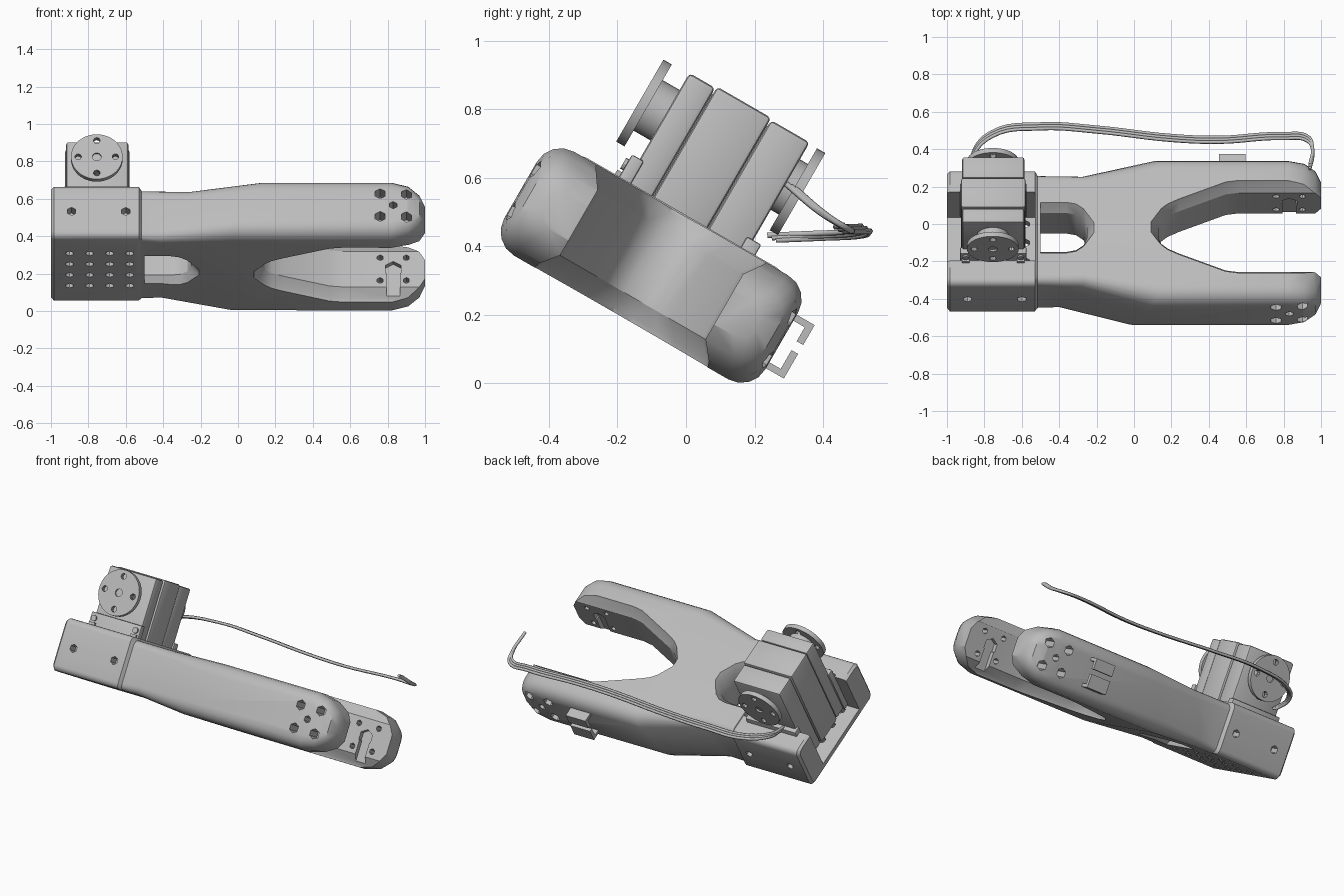
import bpy, bmesh
from math import radians, cos, sin, pi
from mathutils import Matrix, Vector

if "Cube" in bpy.data.objects:
    bpy.data.objects.remove(bpy.data.objects["Cube"])

grey = bpy.data.materials.new("light_grey")
grey.use_nodes = True
grey.diffuse_color = (0.5, 0.5, 0.5, 1)
grey.node_tree.nodes["Principled BSDF"].inputs["Base Color"].default_value = (0.5, 0.5, 0.5, 1)

# Parts are built flat (x, u across, w up) and tilted together
TILT = Matrix.Rotation(radians(-30), 4, 'X')
MID = -0.26          # centre line of the link across u
parts = []


def finish(name, bm, part=True):
    bmesh.ops.recalc_face_normals(bm, faces=bm.faces)
    mesh = bpy.data.meshes.new(name)
    bm.to_mesh(mesh)
    bm.free()
    mesh.materials.append(grey)
    ob = bpy.data.objects.new(name, mesh)
    bpy.context.collection.objects.link(ob)
    if part:
        parts.append(ob)
    return ob


def loft(bm, rings):
    loops = [[bm.verts.new(p) for p in ring] for ring in rings]
    n = len(loops[0])
    for a, b in zip(loops, loops[1:]):
        for i in range(n):
            bm.faces.new((a[i], a[(i + 1) % n], b[(i + 1) % n], b[i]))
    bm.faces.new(loops[0][::-1])
    bm.faces.new(loops[-1])


def add_box(bm, x, u, w, bevel=0):
    new = bmesh.ops.create_cube(bm, size=1)["verts"]
    for v in new:
        v.co = [(lo + hi) / 2 + c * (hi - lo) for c, (lo, hi) in zip(v.co, (x, u, w))]
    if bevel:
        edges = list({e for v in new for e in v.link_edges})
        bmesh.ops.bevel(bm, geom=edges, offset=bevel, segments=2, profile=0.5, affect='EDGES')


def add_cyl(bm, centre, r, depth, sides=32, axis='u'):
    turn = Matrix.Rotation(pi / 2, 4, 'X') if axis == 'u' else Matrix()
    bmesh.ops.create_cone(bm, cap_ends=True, segments=sides, radius1=r, radius2=r,
                          depth=depth, matrix=Matrix.Translation(centre) @ turn)


def cut(target, bm):
    tool = finish("cutter", bm, part=False)
    mod = target.modifiers.new("cut", 'BOOLEAN')
    mod.operation, mod.solver, mod.object = 'DIFFERENCE', 'EXACT', tool
    bpy.context.view_layer.objects.active = target
    bpy.ops.object.modifier_apply(modifier=mod.name)
    bpy.data.objects.remove(tool)


def section(x, half, lo, hi, r, shear=0):
    pts = []
    for k, (su, sw) in enumerate(((1, 1), (-1, 1), (-1, -1), (1, -1))):
        cu = MID + su * (half - r)
        cw = hi - r if sw > 0 else lo + r
        for j in range(5):
            a = (k + j / 4) * pi / 2
            w = cw + r * sin(a)
            pts.append((x + shear * (w - 0.25), cu + r * cos(a), w))
    return pts


# Link body: rounded sections along x
bm = bmesh.new()
loft(bm, [section(*s) for s in (
    (-1.0, 0.34, 0.12, 0.415, 0.03), (-0.985, 0.355, 0.105, 0.425, 0.035),
    (-0.53, 0.355, 0.105, 0.425, 0.035), (-0.515, 0.335, 0.105, 0.412, 0.04),
    (-0.34, 0.335, 0.105, 0.412, 0.05, 0.5), (0.05, 0.44, 0.075, 0.422, 0.08, 0.5),
    (0.82, 0.44, 0.072, 0.422, 0.08), (0.91, 0.435, 0.095, 0.4, 0.08),
    (0.97, 0.41, 0.14, 0.355, 0.07), (1.0, 0.36, 0.19, 0.305, 0.05))])
body = finish("link_body", bm)


# Openings with flared rims: rear slot and fork gap
def slot(half_outline):
    bm = bmesh.new()
    rings = []
    for w, grow in ((0.0, 0.07), (0.09, 0.04), (0.14, 0), (0.36, 0), (0.41, 0.035), (0.5, 0.08)):
        side = [(x, h + grow) for x, h in half_outline]
        side[0] = (side[0][0] + grow * (-1 if half_outline[0][0] < half_outline[-1][0] else 1), half_outline[0][1])
        rings.append([(x, MID + h, w) for x, h in side] + [(x, MID - h, w) for x, h in reversed(side)])
    loft(bm, rings)
    cut(body, bm)


slot(((-0.25, 0.03), (-0.27, 0.08), (-0.31, 0.11), (-0.36, 0.12), (-0.5, 0.12)))
slot(((0.13, 0.03), (0.145, 0.07), (0.18, 0.1), (0.24, 0.13), (0.49, 0.235), (0.56, 0.245), (1.1, 0.245)))

# Motor channel, open at the end, with a floor left in place
bm = bmesh.new()
add_box(bm, (-1.1, -0.53), (MID - 0.212, MID + 0.212), (0.15, 0.6))
cut(body, bm)

# Grid of holes in the floor
bm = bmesh.new()
for i in range(4):
    for j in range(4):
        add_cyl(bm, (-0.9 + i * 0.107, MID + (j - 1.5) * 0.115, 0.12), 0.022, 0.2, 6, 'w')
cut(body, bm)

# Screw holes through rails and fork arms, horn seats on the inner faces
JOINT = (0.83, 0.25)
bm = bmesh.new()
for s in (1, -1):
    for x in (-0.89, -0.6):
        add_cyl(bm, (x, MID + s * 0.355, 0.26), 0.025, 0.12, 6)
    for dx in (-0.07, 0.07):
        for dw in (-0.07, 0.07):
            add_cyl(bm, (JOINT[0] + dx, MID + s * 0.41, JOINT[1] + dw), 0.031, 0.12, 6)
            add_cyl(bm, (JOINT[0] + dx, MID + s * 0.245, JOINT[1] + dw), 0.018, 0.1, 6)
    add_cyl(bm, (JOINT[0], MID + s * 0.41, JOINT[1]), 0.022, 0.12, 6)
cut(body, bm)
for s in (1, -1):
    bm = bmesh.new()
    add_cyl(bm, (JOINT[0], MID + s * 0.23, JOINT[1]), 0.047, 0.09, 6)
    cut(body, bm)
    bm = bmesh.new()
    add_box(bm, (0.795, 0.865), sorted((MID + s * 0.19, MID + s * 0.275)), (0.02, 0.25))
    cut(body, bm)

# Motor case in three slices, with the lower flange
bm = bmesh.new()
for lo, hi, trim in ((-0.444, -0.357, 0.006), (-0.354, -0.172, 0), (-0.169, -0.039, 0.006)):
    add_box(bm, (-0.925 + trim, -0.58 - trim), (lo, hi), (0.17, 0.795 - trim), 0.012)
add_box(bm, (-0.9, -0.6), (-0.42, -0.06), (0.18, 0.77))
finish("motor_case", bm)
bm = bmesh.new()
add_box(bm, (-0.93, -0.575), (-0.47, -0.43), (0.17, 0.5), 0.006)
add_box(bm, (-0.93, -0.575), (-0.06, -0.012), (0.17, 0.46), 0.006)
for x in (-0.9, -0.605):
    add_cyl(bm, (x, -0.47, 0.465), 0.018, 0.02, 12)
    add_box(bm, (x - 0.02, x + 0.02), (-0.485, -0.44), (0.41, 0.44))
finish("motor_flanges", bm)

# Output horns on both ends of the motor
AXIS = (-0.755, 0.647)
for name, disc, boss, holes in (("front_horn", -0.515, -0.46, 0.53), ("rear_horn", 0.002, -0.03, 0.017)):
    bm = bmesh.new()
    add_cyl(bm, (AXIS[0], disc, AXIS[1]), 0.138, 0.028, 40)
    horn = finish(name, bm)
    side = -1 if name == "front_horn" else 1
    bm = bmesh.new()
    for k in range(4):
        a = k * pi / 2
        add_cyl(bm, (AXIS[0] + 0.1 * cos(a), disc, AXIS[1] + 0.1 * sin(a)), 0.018, 0.1, 10)
    add_cyl(bm, (AXIS[0], disc + side * 0.014, AXIS[1]), 0.024, 0.02, 12)
    cut(horn, bm)
    bm = bmesh.new()
    add_cyl(bm, (AXIS[0], boss, AXIS[1]), 0.085, 0.09 if side < 0 else 0.05)
    finish(name + "_boss", bm)

# Cable clip: two hooks facing each other on the back arm
bm = bmesh.new()
for stem, lip in (((0.315, 0.335), (0.268, 0.335)), ((0.155, 0.175), (0.155, 0.238))):
    add_box(bm, (0.455, 0.595), (0.16, 0.24), stem)
    add_box(bm, (0.455, 0.595), (0.218, 0.24), lip)
finish("cable_clip", bm)

for ob in parts:
    ob.matrix_world = TILT

# Three-wire cable from the motor to the fork
path = ((-0.86, 0.25, 0.425), (-0.86, 0.37, 0.43), (-0.76, 0.48, 0.435), (-0.5, 0.522, 0.45),
        (-0.2, 0.505, 0.45), (0.2, 0.46, 0.45), (0.45, 0.45, 0.45), (0.8, 0.47, 0.455),
        (0.93, 0.455, 0.46), (0.955, 0.40, 0.495), (0.94, 0.305, 0.575))
for i, label in enumerate(("lower", "middle", "upper")):
    curve = bpy.data.curves.new(label + "_wire", 'CURVE')
    curve.dimensions = '3D'
    curve.bevel_depth, curve.bevel_resolution, curve.use_fill_caps = 0.009, 1, True
    curve.resolution_u = 6
    spline = curve.splines.new('BEZIER')
    spline.bezier_points.add(len(path) - 1)
    for bp, p in zip(spline.bezier_points, path):
        bp.co = Vector(p) + Vector((0, 0.013, -0.007)) * (i - 1)
        bp.handle_left_type = bp.handle_right_type = 'AUTO'
    curve.materials.append(grey)
    wire = bpy.data.objects.new(label + "_wire", curve)
    bpy.context.collection.objects.link(wire)

# Smooth shading with sharp edges kept
bpy.ops.object.select_all(action='DESELECT')
for ob in parts:
    ob.select_set(True)
bpy.context.view_layer.objects.active = body
bpy.ops.object.shade_smooth_by_angle(angle=radians(30))
